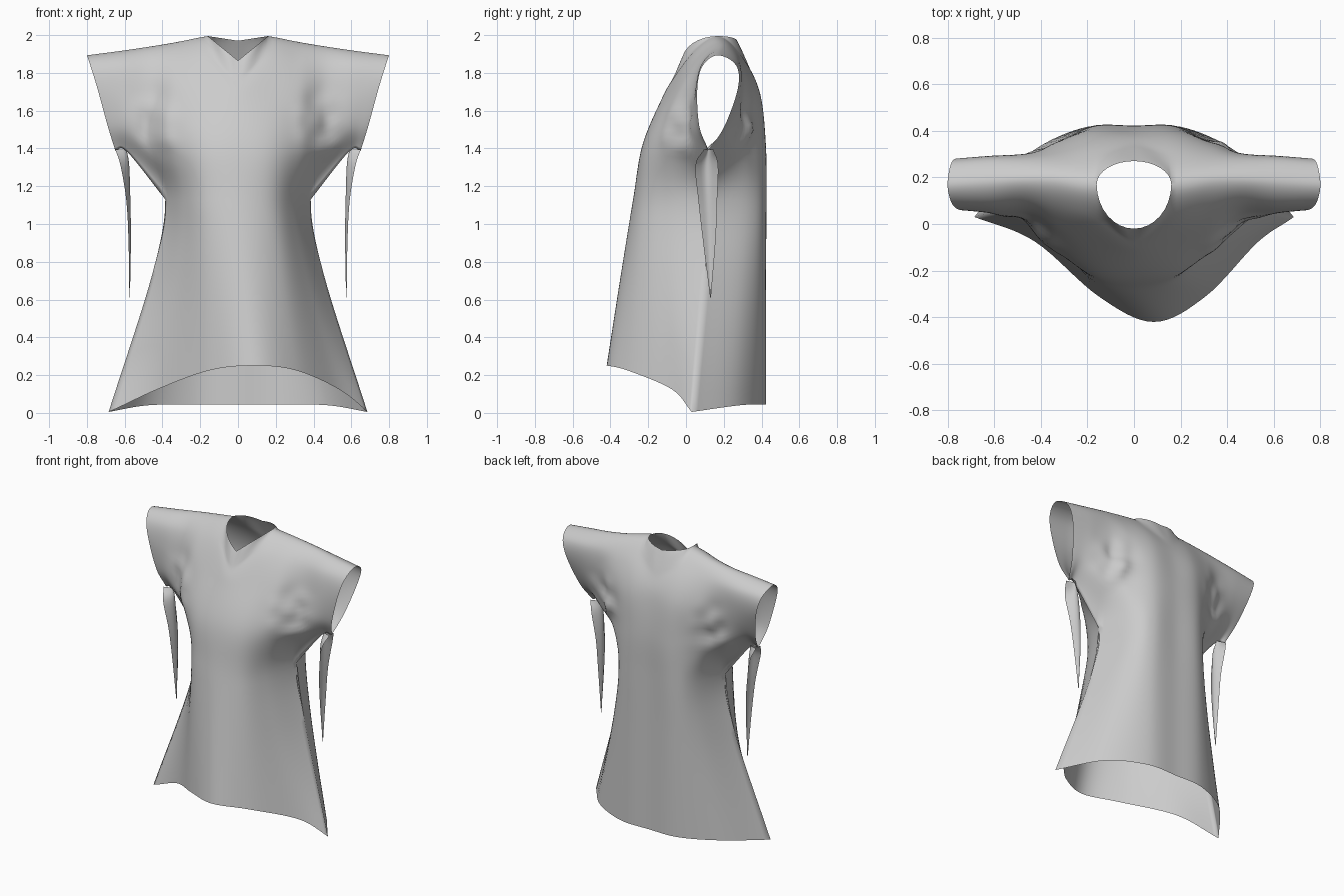
import bpy, bmesh, math
from mathutils import Vector, noise

if "Cube" in bpy.data.objects:
    bpy.data.objects.remove(bpy.data.objects["Cube"])

N = 8  # steps between profile points

# Vertical profiles from hem to shoulder: (x, front y, front z, back y, back z)
center = [(0, -.42, .25, .42, .045), (0, -.345, .73, .42, .73), (0, -.28, 1.13, .42, 1.13),
          (0, -.23, 1.42, .42, 1.42), (0, -.125, 1.67, .39, 1.68), (0, -.07, 1.77, .335, 1.83),
          (0, -.02, 1.865, .27, 1.97)]
neck = [(.23, -.31, .225, .41, .045), (.2, -.27, .73, .415, .73), (.18, -.235, 1.13, .42, 1.13),
        (.18, -.205, 1.42, .415, 1.42), (.17, -.09, 1.69, .39, 1.69), (.165, .03, 1.9, .30, 1.88),
        (.16, .17, 1.995, .17, 1.995)]
chest = [(.48, -.075, .125, .28, .04), (.34, -.10, .73, .32, .73), (.29, -.10, 1.13, .34, 1.13),
         (.34, -.11, 1.43, .335, 1.43), (.33, -.045, 1.68, .35, 1.68), (.33, .065, 1.88, .29, 1.87),
         (.34, .19, 1.96, .19, 1.96)]
side = [(.685, .03, .005, .03, .005), (.455, .10, .73, .10, .73), (.385, .11, 1.13, .11, 1.13),
        (.46, .0, 1.42, .26, 1.42), (.46, .035, 1.68, .3, 1.68), (.47, .09, 1.86, .285, 1.86),
        (.48, .19, 1.937, .19, 1.937)]
sleeve = [(.585, .11, 1.38, .11, 1.38), (.6, .05, 1.51, .225, 1.51), (.61, .05, 1.7, .285, 1.7),
          (.62, .085, 1.85, .28, 1.85), (.63, .18, 1.915, .18, 1.915)]
cuff = [(.65, .12, 1.39, .12, 1.39), (.69, .07, 1.52, .205, 1.52), (.745, .06, 1.72, .275, 1.72),
        (.782, .09, 1.84, .265, 1.84), (.8, .17, 1.893, .17, 1.893)]


def cr(a, b, c, d, t):
    return .5 * (2 * b + (c - a) * t + (2 * a - 5 * b + 4 * c - d) * t * t
                 + (3 * b - a - 3 * c + d) * t ** 3)


def spline(p, n=N, first=None, last=None):
    p = [first or 2 * p[0] - p[1]] + p + [last or 2 * p[-1] - p[-2]]
    out = [cr(*p[i:i + 4], k / n) for i in range(len(p) - 3) for k in range(n)]
    return out + [p[-2]]


def mirror(v):
    return Vector((-v.x, v.y, v.z))


def add_grid(bm, rows):
    vs = [[bm.verts.new(p) for p in r] for r in rows]
    for a, b in zip(vs, vs[1:]):
        for i in range(len(a) - 1):
            bm.faces.new((a[i], a[i + 1], b[i + 1], b[i]))


def finish(bm, name):
    bmesh.ops.remove_doubles(bm, verts=bm.verts, dist=.0008)
    bmesh.ops.dissolve_degenerate(bm, edges=bm.edges, dist=.0001)
    bmesh.ops.recalc_face_normals(bm, faces=bm.faces)
    me = bpy.data.meshes.new(name)
    bm.to_mesh(me)
    bm.free()
    for p in me.polygons:
        p.use_smooth = True
    ob = bpy.data.objects.new(name, me)
    bpy.context.collection.objects.link(ob)
    return ob


def column(profile, back):
    front_pts = [Vector((p[0], p[1], p[2])) for p in profile]
    back_pts = [Vector((p[0], p[3], p[4])) for p in profile]
    this, other = (back_pts, front_pts) if back else (front_pts, back_pts)
    # Round over the shoulder where the two panels meet
    return spline(this, last=None if profile is center else other[-2])


def crumple(p):
    # Cloth folds gathered around the armpit
    w = math.exp(-((abs(p.x) - .42) / .1) ** 2 - ((p.z - 1.52) / .13) ** 2)
    d = noise.noise(Vector((p.x * 9, p.y * 3, p.z * 9)))
    return p + Vector((0, .05 * w * d, 0))


def neckline(a, b, c, d, ghost):
    # Elliptical neck opening, then a shoulder seam shared by both panels
    arc = []
    for k in range(N):
        t = k / N * math.pi / 2
        s = math.sin(t)
        arc.append(Vector((b.x * s, b.y + (a.y - b.y) * math.cos(t), a.z + (b.z - a.z) * s)))
    return arc + spline([b, c, d], last=ghost)


# Tunic: front and back panels, torso columns then sleeve columns
bm = bmesh.new()
for back in (False, True):
    A, B, C, D, E, F = [column(c, back) for c in (center, neck, chest, side, sleeve, cuff)]
    for flip in (False, True):
        torso, arm = [], []
        for r in range(len(A)):
            k = r - 2 * N
            ghost = 2 * D[r] - C[r]
            if k >= 0:
                w = min(1, k / N)
                ghost = ghost.lerp(E[k], w)
                arm.append(spline([D[r], E[k], F[k]], first=C[r].lerp(2 * D[r] - E[k], 1 - w)))
            row = spline([A[r], B[r], C[r], D[r]], first=mirror(B[r]), last=ghost)
            w = max(0, (r - 5 * N) / N)
            top = neckline(A[r], B[r], C[r], D[r], ghost)
            torso.append([p.lerp(q, w) for p, q in zip(row, top)])
        for rows in (torso, arm):
            rows = [[mirror(p) if flip else p.copy() for p in row] for row in rows]
            for i, row in enumerate(rows):
                for j, p in enumerate(row):
                    # Front skirt ridge drifts to one side toward the hem
                    if not back and len(rows) == len(A) and p.z < 1.1:
                        p.x += .1 * (1.1 - p.z) * (1 - (j / (len(row) - 1)) ** 2)
                    if 0 < i < len(rows) - 1:
                        row[j] = crumple(p)
            add_grid(bm, rows)
finish(bm, "tunic")

# Hanging sleeve tails: (edge x, fold x, centre y, half width, z)
tail = [(.65, .59, .12, .025, 1.395), (.622, .576, .11, .06, 1.31), (.592, .57, .115, .05, 1.13),
        (.58, .567, .123, .034, .92), (.575, .572, .13, .002, .61)]
for s, name in ((1, "right_sleeve_tail"), (-1, "left_sleeve_tail")):
    edge1 = spline([Vector((s * e, y - w, z)) for e, f, y, w, z in tail])
    fold = spline([Vector((s * f, y, z)) for e, f, y, w, z in tail])
    edge2 = spline([Vector((s * e, y + w, z)) for e, f, y, w, z in tail])
    bm = bmesh.new()
    add_grid(bm, [spline([a, b, c], 4) for a, b, c in zip(edge1, fold, edge2)])
    finish(bm, name)
